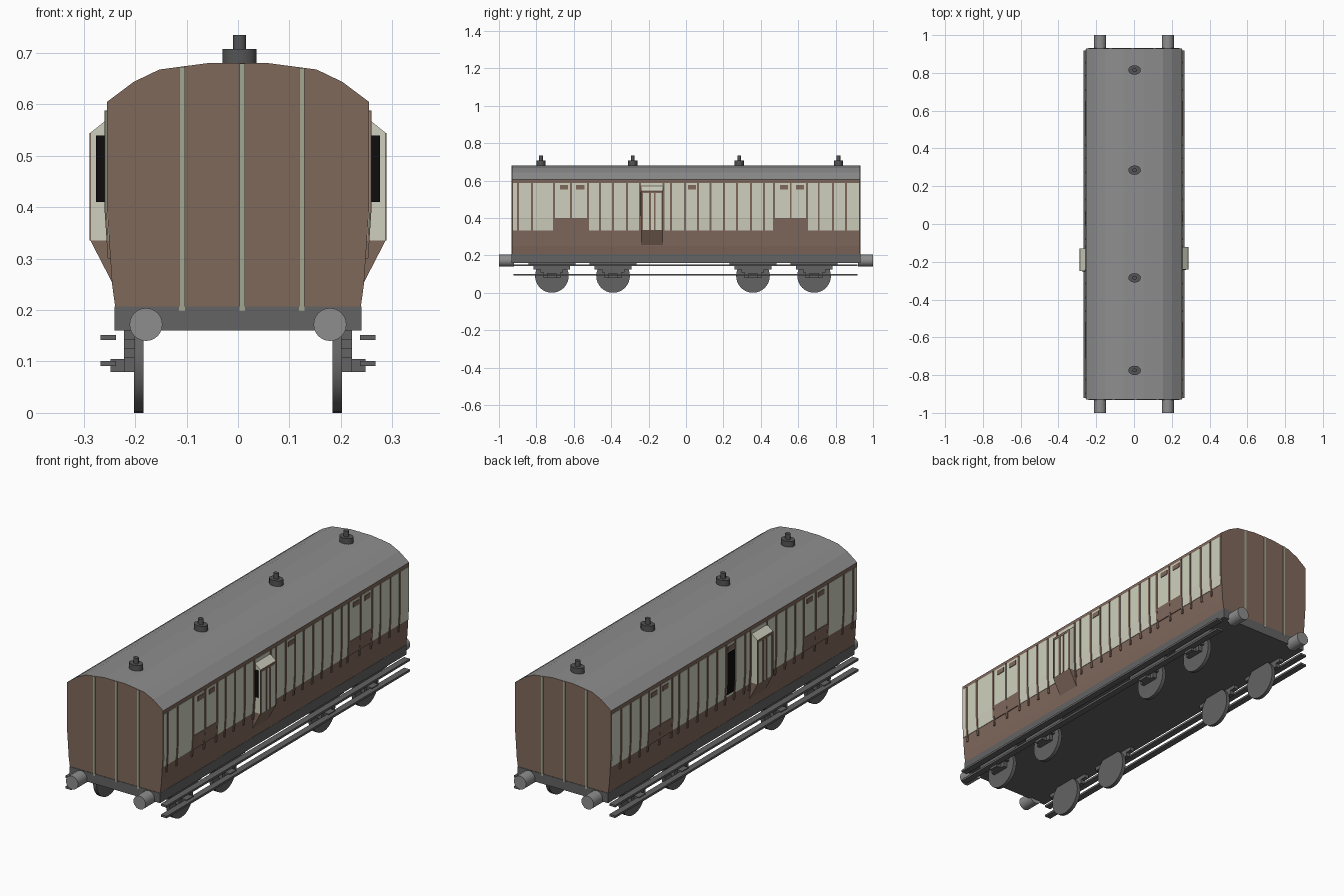
import bpy, bmesh, math
from mathutils import Matrix

if "Cube" in bpy.data.objects:
    bpy.data.objects.remove(bpy.data.objects["Cube"])


def mat(name, rgb):
    m = bpy.data.materials.new(name)
    m.diffuse_color = (*rgb, 1)
    m.use_nodes = True
    m.node_tree.nodes["Principled BSDF"].inputs["Base Color"].default_value = m.diffuse_color
    return m


BROWN = mat("brown_paint", (0.215, 0.138, 0.105))
CREAM = mat("cream_paint", (0.62, 0.63, 0.51))
STRIPE = mat("pale_green_stripe", (0.36, 0.38, 0.28))
ROOF = mat("roof_grey", (0.27, 0.27, 0.27))
METAL = mat("dark_grey_metal", (0.125, 0.125, 0.125))
LAMP = mat("lamp_grey", (0.09, 0.09, 0.09))
BLACK = mat("black_window", (0.004, 0.004, 0.004))


def finish(name, bm, *mats):
    bmesh.ops.recalc_face_normals(bm, faces=bm.faces)
    me = bpy.data.meshes.new(name)
    bm.to_mesh(me)
    bm.free()
    ob = bpy.data.objects.new(name, me)
    bpy.context.collection.objects.link(ob)
    for m in mats:
        me.materials.append(m)
    return ob


def add_prism(bm, pts, y0, y1):
    """Extrude an x-z outline along y."""
    a = [bm.verts.new((x, y0, z)) for x, z in pts]
    b = [bm.verts.new((x, y1, z)) for x, z in pts]
    bm.faces.new(a)
    bm.faces.new(b)
    for i in range(len(pts)):
        j = (i + 1) % len(pts)
        bm.faces.new((a[i], a[j], b[j], b[i]))


def prism(name, pts, y0, y1, *mats):
    bm = bmesh.new()
    add_prism(bm, pts, y0, y1)
    return finish(name, bm, *mats)


def rect(x0, x1, z0, z1):
    return [(x0, z0), (x1, z0), (x1, z1), (x0, z1)]


def cylinder(name, loc, r, depth, axis, m, seg=24, scale_y=1):
    bm = bmesh.new()
    bmesh.ops.create_cone(bm, cap_ends=True, segments=seg, radius1=r, radius2=r, depth=depth)
    rot = {"X": Matrix.Rotation(math.pi / 2, 4, "Y"),
           "Y": Matrix.Rotation(math.pi / 2, 4, "X"),
           "Z": Matrix.Diagonal((1, scale_y, 1, 1))}[axis]
    bm.transform(Matrix.Translation(loc) @ rot)
    for f in bm.faces:
        f.smooth = len(f.verts) == 4
    for e in bm.edges:
        e.smooth = all(len(f.verts) == 4 for f in e.link_faces)
    return finish(name, bm, m)


# Body shell with the roof coloured by face direction
half = [(0.238, 0.2), (0.245, 0.25), (0.255, 0.4), (0.255, 0.605),
        (0.203, 0.644), (0.153, 0.668), (0.055, 0.681)]
body = prism("carriage_body", half + [(-x, z) for x, z in reversed(half)],
             -0.93, 0.93, BROWN, ROOF)
for p in body.data.polygons:
    p.material_index = 1 if p.normal.z > 0.3 else 0

# Underframe
prism("underframe", rect(-0.24, 0.24, 0.16, 0.207), -0.932, 0.932, METAL)


def wall_x(z):
    return 0.255 if z >= 0.4 else 0.255 - (0.4 - z) * 0.0667


def wall_plates(name, s, plates, proud, m):
    """Thin plates lying on the side wall; each plate is (y0, y1, z0, z1)."""
    bm = bmesh.new()
    for y0, y1, z0, z1 in plates:
        zs = [z0] + ([0.4] if z0 < 0.4 < z1 else []) + [z1]
        pts = [(s * (wall_x(z) + proud), z) for z in zs]
        pts += [(s * (wall_x(z) - 0.002), z) for z in reversed(zs)]
        add_prism(bm, pts, y0, y1)
    finish(name, bm, m)


strips_y = [-0.898, -0.824, -0.706, -0.615, -0.524, -0.46, -0.39, -0.315, -0.245, -0.12,
            -0.08, -0.005, 0.064, 0.13, 0.203, 0.273, 0.348, 0.417, 0.47, 0.56,
            0.647, 0.71, 0.786, 0.856]
vents_y = [-0.652, -0.566, 0.032, 0.524, 0.61]
wheels_y = [-0.717, -0.39, 0.358, 0.685]

for s, side in ((1, "right"), (-1, "left")):
    # Cream upper panelling, brown door strips, low panels and vents
    wall_plates(side + "_cream_panels", s, [(-0.925, 0.925, 0.333, 0.587)], 0.002, CREAM)
    wall_plates(side + "_strips", s,
                [(y - 0.005, y + 0.005, 0.3, 0.588) for y in strips_y], 0.005, BROWN)
    wall_plates(side + "_low_panels", s,
                [(-0.706, -0.524, 0.33, 0.4), (0.47, 0.647, 0.33, 0.4)], 0.004, BROWN)
    wall_plates(side + "_vents", s,
                [(y - 0.022, y + 0.022, 0.553, 0.576) for y in vents_y], 0.005, BROWN)

    # Guard's lookout projecting from the wall
    y0, y1 = (-0.24, -0.122) if s > 0 else (-0.248, -0.13)
    prism(side + "_lookout_top", [(s * x, z) for x, z in
          [(0.25, 0.335), (0.287, 0.335), (0.287, 0.545), (0.255, 0.571), (0.25, 0.571)]],
          y0, y1, CREAM)
    prism(side + "_lookout_base", [(s * x, z) for x, z in
          [(0.243, 0.25), (0.287, 0.335), (0.24, 0.335)]], y0, y1, BROWN)
    prism(side + "_lookout_window", rect(s * 0.253, s * 0.276, 0.41, 0.54),
          y0 - 0.003, y0 + 0.001, BLACK)
    bm = bmesh.new()
    for t in (0.04, 0.4, 0.62, 0.96):
        yc = y0 + t * (y1 - y0)
        add_prism(bm, rect(s * 0.286, s * 0.2885, 0.335, 0.545), yc - 0.005, yc + 0.005)
    add_prism(bm, rect(s * 0.286, s * 0.2885, 0.533, 0.545), y0, y1)
    finish(side + "_lookout_frame", bm, BROWN)

    # Running boards
    for label, z in (("upper", 0.147), ("lower", 0.096)):
        prism(f"{side}_{label}_footboard", rect(s * 0.237, s * 0.268, z - 0.005, z + 0.005),
              -0.922, 0.918, METAL)

    # Wheels, leaf springs and axle boxes
    for y in wheels_y:
        cylinder(side + "_wheel", (s * 0.193, y, 0.09), 0.09, 0.018, "X", METAL, 32)
        bm = bmesh.new()
        for z0, z1, w in ((0.142, 0.162, 0.125), (0.124, 0.142, 0.098),
                          (0.108, 0.124, 0.06), (0.08, 0.108, 0.045)):
            add_prism(bm, rect(s * 0.2, s * 0.222, z0, z1), y - w, y + w)
        add_prism(bm, rect(s * 0.22, s * 0.248, 0.08, 0.105), y - 0.025, y + 0.025)
        finish(side + "_spring_and_axle_box", bm, METAL)

# Black window in one left-hand door
wall_plates("left_door_window", -1, [(0.001, 0.062, 0.345, 0.547)], 0.004, BLACK)

# Each end: three pale stripes and two buffers
for e, end in ((-1, "front"), (1, "back")):
    for x, top in ((-0.109, 0.673), (0.008, 0.68), (0.124, 0.671)):
        x *= -e
        ya, yb = sorted((e * 0.928, e * 0.933))
        prism(end + "_stripe", rect(x - 0.0055, x + 0.0055, 0.198, top), ya, yb, STRIPE)
    for s in (-1, 1):
        cylinder(end + "_buffer", (s * 0.179, e * 0.96, 0.172), 0.032, 0.08, "Y", ROOF)

# Roof lamps
for y in (-0.775, -0.285, 0.285, 0.815):
    cylinder("lamp_base", (0.003, y, 0.692), 0.033, 0.032, "Z", LAMP, 16, 0.75)
    cylinder("lamp_chimney", (0.003, y, 0.72), 0.0125, 0.03, "Z", LAMP, 12, 0.8)
